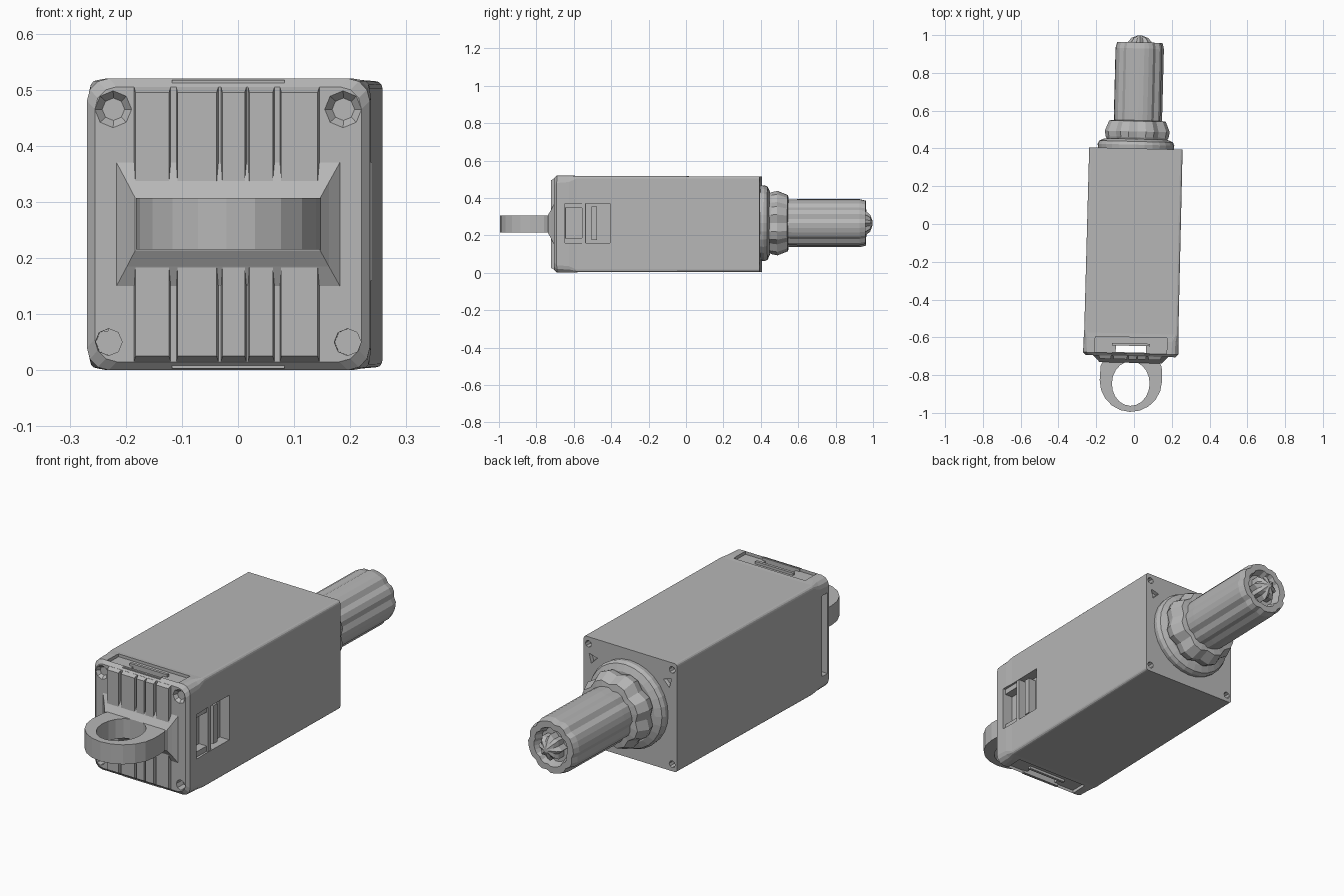
import bpy, bmesh
from math import sin, cos, pi, copysign
from mathutils import Matrix

old = bpy.data.objects.get("Cube")
if old:
    bpy.data.objects.remove(old, do_unlink=True)

GREY = (0.47, 0.47, 0.47, 1)
mat = bpy.data.materials.new("plain grey")
mat.use_nodes = True
mat.diffuse_color = GREY
mat.node_tree.nodes["Principled BSDF"].inputs["Base Color"].default_value = GREY
MID = 0.26          # height of the long axis
parts = []


def finish(name, bm):
    bmesh.ops.recalc_face_normals(bm, faces=bm.faces)
    mesh = bpy.data.meshes.new(name)
    bm.to_mesh(mesh)
    bm.free()
    obj = bpy.data.objects.new(name, mesh)
    bpy.context.collection.objects.link(obj)
    mesh.materials.append(mat)
    parts.append(obj)
    return obj


def loft(name, rings):
    """Skin a list of equal-length point loops and cap both ends."""
    bm = bmesh.new()
    loops = [[bm.verts.new(p) for p in ring] for ring in rings]
    n = len(loops[0])
    for a, b in zip(loops, loops[1:]):
        for i in range(n):
            j = (i + 1) % n
            bm.faces.new((a[i], a[j], b[j], b[i]))
    bm.faces.new(loops[0])
    bm.faces.new(loops[-1])
    return finish(name, bm)


def turned(name, profile, n, x=0, z=MID, shape=lambda k: 1, phase=0):
    """Turn (radius, y) pairs about the long axis; shape varies the radius."""
    return loft(name, [[(x + r * shape(k) * cos(2 * pi * k / n + phase), y,
                         z + r * shape(k) * sin(2 * pi * k / n + phase))
                        for k in range(n)] for r, y in profile])


def box(name, x0, x1, y0, y1, z0, z1):
    return loft(name, [[(x0, y, z0), (x1, y, z0), (x1, y, z1), (x0, y, z1)]
                       for y in (y0, y1)])


def rounded(y, half, r, seg=3):
    """Rounded square section across the long axis."""
    pts = []
    for q in range(4):
        cx = (half - r) * (1 if q in (0, 3) else -1)
        cz = (half - r) * (1 if q < 2 else -1)
        for s in range(seg + 1):
            a = (q + s / seg) * pi / 2
            pts.append(((cx + r * cos(a)) * 0.97, y, MID + cz + r * sin(a)))
    return pts


def cut(target, cutter):
    mod = target.modifiers.new("cut", "BOOLEAN")
    mod.operation = "DIFFERENCE"
    mod.solver = "EXACT"
    mod.object = cutter
    cutter.hide_render = True
    bpy.context.view_layer.objects.active = target
    bpy.ops.object.modifier_apply(modifier=mod.name)
    parts.remove(cutter)
    bpy.data.objects.remove(cutter, do_unlink=True)


# Housing with a rounder front cap
body = loft("housing", [rounded(0.40, 0.255, 0.012), rounded(-0.58, 0.257, 0.014),
                        rounded(-0.62, 0.26, 0.035), rounded(-0.685, 0.26, 0.04),
                        rounded(-0.70, 0.245, 0.04)])

# Strap recesses above and below, joined by a through slot
for z0, z1 in ((0.505, 0.6), (-0.1, 0.015)):
    cut(body, box("recess_cutter", -0.19, 0.19, -0.685, -0.60, z0, z1))
cut(body, box("slot_cutter", -0.08, 0.08, -0.68, -0.645, -0.1, 0.6))
# Tall slot on one side
cut(body, box("side_slot_cutter", -0.3, -0.215, -0.675, -0.635, 0.07, 0.45))
# Window recess on the other side
cut(body, box("window_cutter", 0.2, 0.3, -0.64, -0.40, 0.16, 0.37))

# Corner screw holes and dents
for side in (-1, 1):
    cut(body, turned("hole_cutter", [(0.024, -0.8), (0.024, -0.655)], 8, side * 0.213, 0.05))
    cut(body, turned("dent_cutter", [(0.05, -0.72), (0.02, -0.685)], 8, side * 0.205, 0.465))
    for up in (-1, 1):
        cut(body, turned("rear_hole_cutter", [(0.016, 0.37), (0.016, 0.5)], 8,
                         side * 0.222, MID + up * 0.222))
    cut(body, turned("rear_dent_cutter", [(0.02, 0.385), (0.035, 0.42)], 3,
                     side * 0.2, 0.42, phase=pi / 4 if side > 0 else 3 * pi / 4))

# Window dividers
box("window_divider", 0.19, 0.247, -0.55, -0.53, 0.16, 0.37)
box("window_lower_bar", 0.19, 0.24, -0.64, -0.55, 0.16, 0.185)
box("window_upper_bar", 0.19, 0.24, -0.64, -0.55, 0.345, 0.37)
box("window_slider", 0.19, 0.238, -0.50, -0.47, 0.175, 0.355)

# Raised rims round the strap slot
for label, z0, z1 in (("upper", 0.49, 0.517), ("lower", 0.003, 0.03)):
    box(label + "_front_rim", -0.1, 0.1, -0.693, -0.68, z0, z1)
    box(label + "_rear_rim", -0.1, 0.1, -0.645, -0.632, z0, z1)

# Vertical ribs of uneven width on the front
for i, (x0, x1) in enumerate(((-0.165, -0.105), (-0.09, -0.02), (-0.01, 0.03),
                              (0.038, 0.08), (0.095, 0.16))):
    loft(f"front_rib_{i + 1}", [[(x0 - g, y, MID - h), (x1 + g, y, MID - h),
                                 (x1 + g, y, MID + h), (x0 - g, y, MID + h)]
                                for y, g, h in ((-0.69, 0.004, 0.25), (-0.717, 0, 0.235))])

# Flared base of the hanging loop
loft("loop_base", [[(-w, y, MID - h), (w, y, MID - h), (w, y, MID + h), (-w, y, MID + h)]
                   for y, w, h in ((-0.69, 0.21, 0.13), (-0.718, 0.18, 0.075),
                                   (-0.735, 0.165, 0.047))])

# Hanging loop
N = 20
bm = bmesh.new()
outline = []
for k in range(N):
    c, s = cos(2 * pi * k / N), sin(2 * pi * k / N)
    if s > 0.001:       # squared where it meets the housing
        out = (0.165 * copysign(abs(c) ** 0.4, c), -0.83 + 0.12 * s ** 0.4)
    else:
        out = (0.165 * c, -0.83 + 0.165 * s)
    outline.append((out, (0.1 * c, -0.845 + 0.118 * s)))
grid = [[bm.verts.new((x + 0.004, y, z)) for x, y, z in
         ((*o, 0.215), (*o, 0.307), (*i, 0.307), (*i, 0.215))] for o, i in outline]
for k in range(N):
    a, b = grid[k], grid[(k + 1) % N]
    for m in range(4):
        bm.faces.new((a[m], b[m], b[(m + 1) % 4], a[(m + 1) % 4]))
finish("hanging_loop", bm)

# Rear collar and toothed nut
turned("collar", [(0.2, 0.39), (0.203, 0.42), (0.195, 0.437), (0.165, 0.45)], 28, z=0.265)
turned("toothed_nut", [(0.155, 0.43), (0.172, 0.46), (0.178, 0.49), (0.155, 0.545),
                       (0.12, 0.55)], 24, 0.005, 0.265,
       lambda k: 0.9 if k % 3 == 0 else 1)

# Fluted shaft with a hollow end
turned("shaft", [(0.125, 0.50), (0.128, 0.60), (0.128, 0.93), (0.12, 0.962),
                 (0.09, 0.962), (0.078, 0.925)], 32, 0.007, 0.265,
       lambda k: 0.93 if k % 8 in (1, 4) else 1)

# Jagged tip inside the hollow end
turned("tip", [(0.06, 0.91), (0.062, 0.965), (0.045, 0.985), (0.012, 0.998)],
       16, 0.007, 0.265, lambda k: 0.75 if k % 2 else 1)

# Slight turn of the whole assembly
for part in parts:
    part.data.transform(Matrix.Rotation(-0.025, 4, "Z"))
    part.data.shade_flat()
